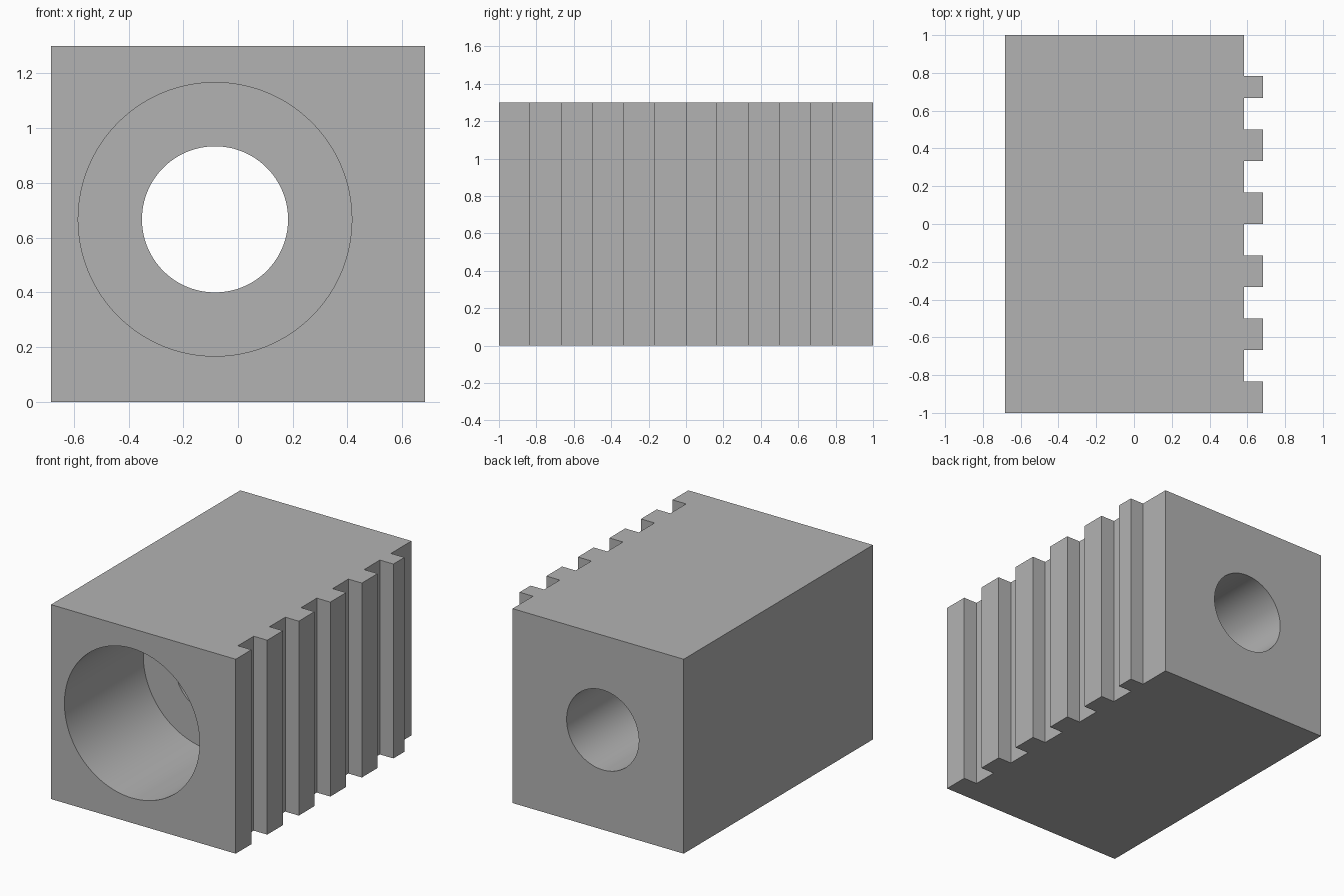
import bpy
import bmesh
import math

old = bpy.data.objects.get("Cube")
if old:
    bpy.data.objects.remove(old, do_unlink=True)

LEFT, ROOT, TIP = -0.683, 0.583, 0.683   # x of plain side, groove floor, rib face
HEIGHT = 1.3
BORE_X, BORE_Z = -0.084, 0.667
PITCH = 1 / 6                            # rib and groove width

grey = bpy.data.materials.new("plain grey")
grey.use_nodes = True
grey.diffuse_color = (0.45, 0.45, 0.45, 1)
grey.node_tree.nodes["Principled BSDF"].inputs["Base Color"].default_value = grey.diffuse_color

# Ribbed plan outline, extruded upward
ribs = [(-1 + 2 * i * PITCH, -1 + (2 * i + 1) * PITCH) for i in range(5)]
ribs.append((4 * PITCH, 0.783))
outline = [(LEFT, -1)]
for start, end in ribs:
    if start > -1:
        outline.append((ROOT, start))
    outline += [(TIP, start), (TIP, end), (ROOT, end)]
outline += [(ROOT, 1), (LEFT, 1)]

bm = bmesh.new()
base = bm.faces.new([bm.verts.new((x, y, 0)) for x, y in outline])
top = bmesh.ops.extrude_face_region(bm, geom=[base])["geom"]
bmesh.ops.translate(bm, vec=(0, 0, HEIGHT),
                    verts=[v for v in top if isinstance(v, bmesh.types.BMVert)])
bmesh.ops.recalc_face_normals(bm, faces=bm.faces)
mesh = bpy.data.meshes.new("ribbed_block")
bm.to_mesh(mesh)
bm.free()
block = bpy.data.objects.new("ribbed_block", mesh)
bpy.context.collection.objects.link(block)
mesh.materials.append(grey)


def bore(name, radius, y_start, y_end):
    """Cut a round hole along y through the block."""
    bpy.ops.mesh.primitive_cylinder_add(
        vertices=128, radius=radius, depth=y_end - y_start,
        location=(BORE_X, (y_start + y_end) / 2, BORE_Z),
        rotation=(math.pi / 2, 0, 0))
    cutter = bpy.context.object
    cutter.name = name
    cutter.hide_render = True
    cutter.data.materials.append(grey)
    cut = block.modifiers.new(name, 'BOOLEAN')
    cut.operation = 'DIFFERENCE'
    cut.solver = 'EXACT'
    cut.object = cutter
    bpy.ops.object.select_all(action='DESELECT')
    block.select_set(True)
    bpy.context.view_layer.objects.active = block
    bpy.ops.object.modifier_apply(modifier=name)
    bpy.data.objects.remove(cutter, do_unlink=True)


# Wide counterbore at the front, narrow hole right through
bore("counterbore_cutter", 0.5, -1.2, -1 + 5 * PITCH)
bore("through_hole_cutter", 0.267, -1.2, 1.2)

bpy.ops.object.shade_smooth_by_angle(angle=math.radians(30))
